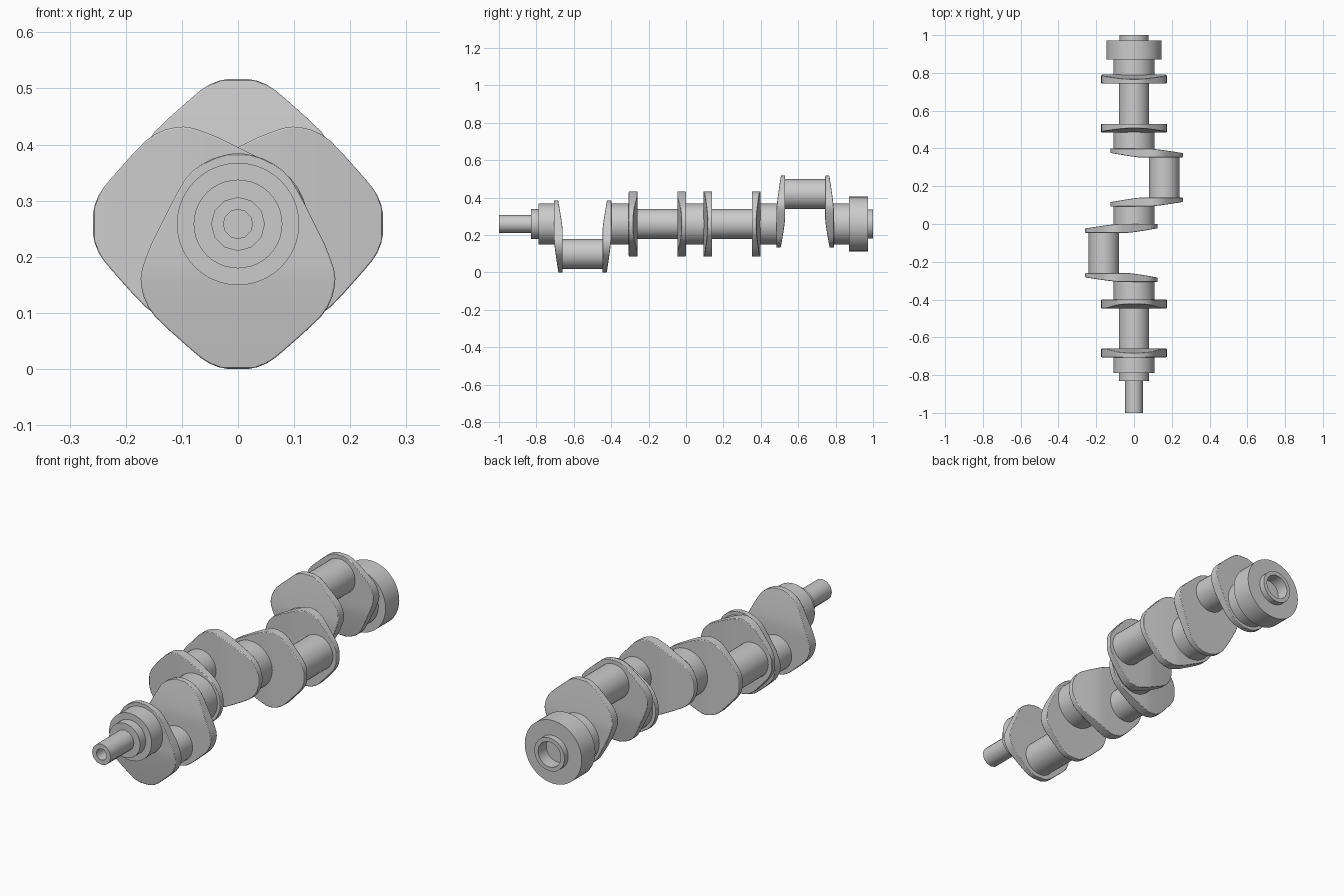
import bpy, bmesh
from math import sin, cos, pi, radians

if "Cube" in bpy.data.objects:
    bpy.data.objects.remove(bpy.data.objects["Cube"])

AXIS = 0.2585      # height of the rotation axis
THROW = 0.16       # pin offset from the axis
HALF = 0.1535      # half length of a throw, outside of webs
THICK = 0.047      # web thickness


def finish(name, bm, loc, rot=0.0):
    bmesh.ops.recalc_face_normals(bm, faces=bm.faces)
    me = bpy.data.meshes.new(name)
    bm.to_mesh(me)
    bm.free()
    ob = bpy.data.objects.new(name, me)
    bpy.context.collection.objects.link(ob)
    ob.location = loc
    ob.rotation_euler = (0, rot, 0)
    bpy.ops.object.select_all(action='DESELECT')
    ob.select_set(True)
    bpy.context.view_layer.objects.active = ob
    bpy.ops.object.shade_smooth_by_angle(angle=radians(35))
    return ob


def lathe(name, profile, seg=40, loc=(0, 0, AXIS), rot=0.0, dz=0.0):
    """Turn a list of (y, radius) around the y axis, capping both ends."""
    bm = bmesh.new()
    rings = [[bm.verts.new((r * sin(2 * pi * i / seg), y, dz + r * cos(2 * pi * i / seg)))
              for i in range(seg)] for y, r in profile]
    for a, b in zip(rings, rings[1:]):
        for i in range(seg):
            j = (i + 1) % seg
            bm.faces.new((a[i], a[j], b[j], b[i]))
    bm.faces.new(rings[0])
    bm.faces.new(rings[-1])
    return finish(name, bm, loc, rot)


# web outline: (distance along the throw, half width)
OUTLINE = [(-0.2585, 0.018), (-0.255, 0.035), (-0.248, 0.052), (-0.238, 0.067),
           (-0.222, 0.086), (-0.19, 0.122), (-0.165, 0.148), (-0.148, 0.160),
           (-0.13, 0.168), (-0.113, 0.172), (-0.097, 0.1735), (-0.08, 0.171),
           (-0.06, 0.164), (-0.03, 0.152), (0.0, 0.137), (0.03, 0.122),
           (0.06, 0.106), (0.08, 0.094), (0.095, 0.080), (0.107, 0.064),
           (0.117, 0.044), (0.123, 0.024), (0.1255, 0.010)]


def webs(name, loc, rot):
    """Pair of thin lobed webs, each thinned toward both ends on opposite faces."""
    bm = bmesh.new()
    rows = []
    for d, w in OUTLINE:
        t = max(0, (-0.08 - d) / 0.178)
        s = max(0, (d + 0.03) / 0.155)
        y0 = -HALF + 0.024 * t ** 1.2
        y1 = -HALF + THICK - 0.024 * s ** 1.2
        rows.append([bm.verts.new(p) for p in
                     ((-w, y0, d), (w, y0, d), (w, y1, d), (-w, y1, d))])
    for a, b in zip(rows, rows[1:]):
        for i in range(4):
            j = (i + 1) % 4
            bm.faces.new((a[i], a[j], b[j], b[i]))
    bm.faces.new(rows[0])
    bm.faces.new(rows[-1])
    ob = finish(name, bm, loc, rot)
    bev = ob.modifiers.new("edge_round", 'BEVEL')
    bev.width = 0.007
    bev.segments = 2
    bev.limit_method = 'ANGLE'
    bev.angle_limit = radians(50)
    mir = ob.modifiers.new("pair", 'MIRROR')
    mir.use_axis = (False, True, False)


# four throws: down, left, right, up
CENTRES = [-0.553, -0.153, 0.246, 0.637]
for n, (y, ang) in enumerate(zip(CENTRES, (0, 90, -90, 180)), 1):
    loc, rot = (0, y, AXIS), radians(ang)
    webs(f"web_pair_{n}", loc, rot)
    e = HALF - 0.03
    lathe(f"crank_pin_{n}", [(-e, 0.08), (e, 0.08)], 40, loc, rot, -THROW)

# main journals between the throws
for n, (a, b) in enumerate(zip(CENTRES, CENTRES[1:]), 1):
    lathe(f"main_journal_{n}", [(a + HALF - 0.012, 0.109), (b - HALF + 0.012, 0.109)])

# stepped front journal
lathe("front_journal", [(-0.83, 0.079), (-0.788, 0.079), (-0.788, 0.109),
                        (CENTRES[0] - HALF + 0.012, 0.109)])

# nose with a bolt hole
lathe("nose", [(-0.90, 0.026), (-1.0, 0.026), (-1.0, 0.048), (-0.82, 0.048)], 12)

# rear journal, flange and recessed hub
lathe("rear_flange", [(CENTRES[3] + HALF - 0.012, 0.109), (0.872, 0.109), (0.872, 0.146),
                      (0.972, 0.146), (0.972, 0.077), (1.0, 0.077),
                      (1.0, 0.058), (0.94, 0.058)])
